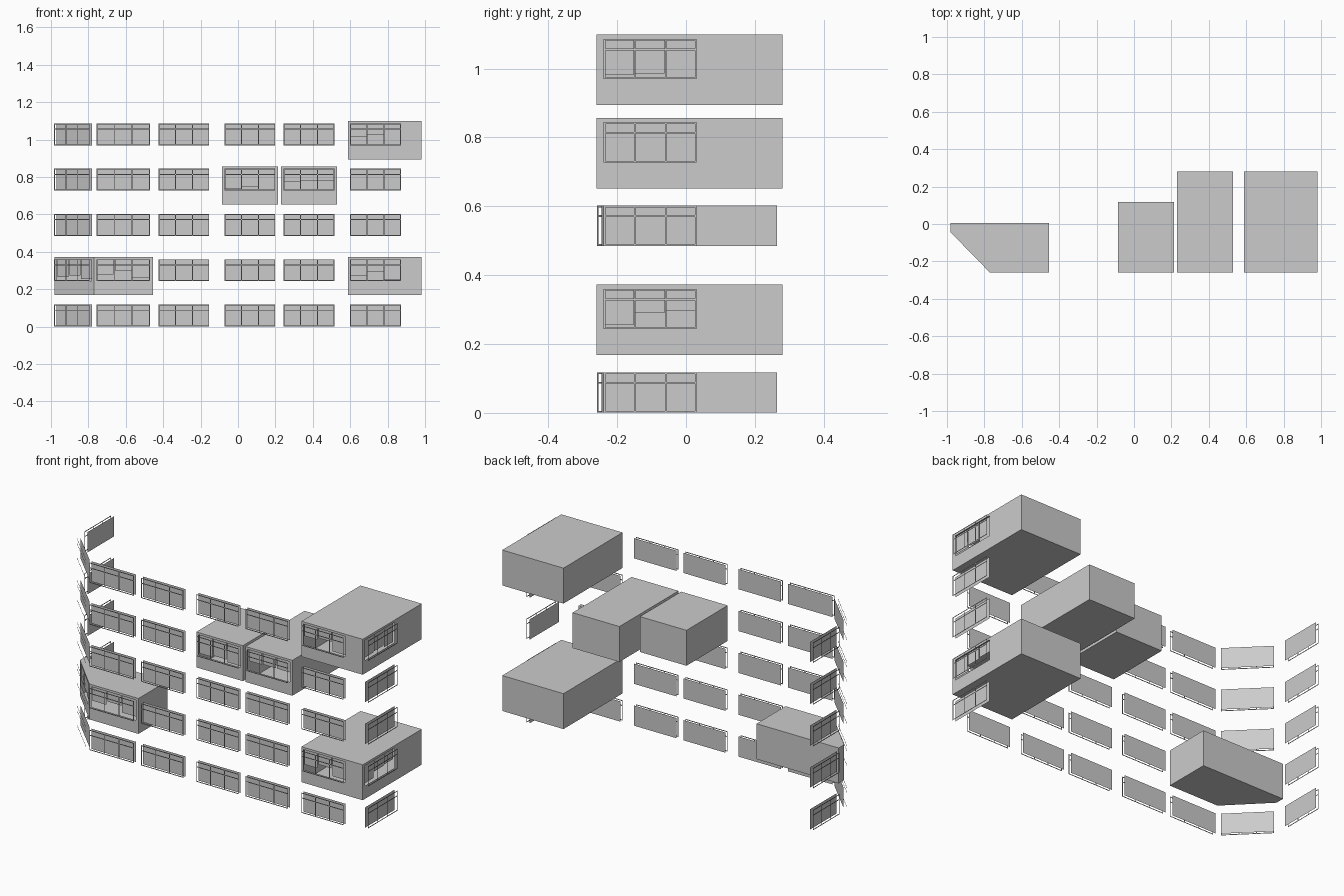
import bpy
from mathutils import Vector

if "Cube" in bpy.data.objects:
    bpy.data.objects.remove(bpy.data.objects["Cube"])

Z = Vector((0, 0, 1))
PITCH, HEIGHT, BASE = 0.242, 0.117, 0.001   # storey pitch, window height, lowest sill
OFFSET, BAR = 0.018, 0.005                  # frame stand-off and bar width


def make(name, quads):
    """One object from a list of polygons."""
    verts, faces = [], []
    for q in quads:
        faces.append(range(len(verts), len(verts) + len(q)))
        verts += [tuple(p) for p in q]
    me = bpy.data.meshes.new(name)
    me.from_pydata(verts, [], [list(f) for f in faces])
    ob = bpy.data.objects.new(name, me)
    bpy.context.collection.objects.link(ob)


class Plane:
    """Upright wall plane running from a to b, outside on the right-hand side."""
    def __init__(self, a, b):
        self.a = Vector((*a, 0))
        d = Vector((*b, 0)) - self.a
        self.length = d.length
        self.u = d.normalized()
        self.n = Vector((self.u.y, -self.u.x, 0))

    def rect(self, s0, s1, z0, z1, out=0.0):
        return [self.a + self.u * s + Z * z + self.n * out
                for s, z in ((s0, z0), (s1, z0), (s1, z1), (s0, z1))]


# Window columns: ends seen from outside, left to right
COLS = {
    "left_side": ((-0.98, 0.264), (-0.98, 0.022)),
    "corner": ((-0.97, -0.055), (-0.78, -0.245)),
    "front_1": ((-0.757, -0.26), (-0.471, -0.26)),
    "front_2": ((-0.425, -0.26), (-0.154, -0.26)),
    "front_3": ((-0.072, -0.26), (0.199, -0.26)),
    "front_4": ((0.244, -0.26), (0.515, -0.26)),
    "front_5": ((0.60, -0.26), (0.871, -0.26)),
    "right_side": ((0.98, -0.239), (0.98, 0.031)),
}


def frame(name, p, z0):
    """Thin lattice: border, two mullions and a high transom."""
    w, z1 = p.length, z0 + HEIGHT
    zs = [z0, z0 + 0.084, z1 - BAR]
    q = [p.rect(0, w, z, z + BAR, OFFSET) for z in zs]
    for s in (0, w / 3 - BAR / 2, 2 * w / 3 - BAR / 2, w - BAR):
        q += [p.rect(s, s + BAR, z0 + BAR, zs[1], OFFSET),
              p.rect(s, s + BAR, zs[1] + BAR, zs[2], OFFSET)]
    make(name, q)


def room(name, row, outline, windows):
    """Room shell with window openings and three blinds per window."""
    z0 = BASE + PITCH * row - 0.075
    z1 = z0 + 0.205
    h0, h1 = BASE + PITCH * row, BASE + PITCH * row + HEIGHT
    q = [[Vector((x, y, z1)) for x, y in outline],
         [Vector((x, y, z0)) for x, y in reversed(outline)]]
    for i, a in enumerate(outline):
        p = Plane(a, outline[(i + 1) % len(outline)])
        if i not in windows:
            q.append(p.rect(0, p.length, z0, z1))
            continue
        col, drops = windows[i]
        s0, s1 = ((Vector((*e, 0)) - p.a).dot(p.u) for e in COLS[col])
        q += [p.rect(0, p.length, z0, h0), p.rect(0, p.length, h1, z1),
              p.rect(0, s0, h0, h1), p.rect(s1, p.length, h0, h1)]
        w = (s1 - s0) / 3
        make(f"{name}_{col}_blinds",
             [p.rect(s0 + k * w + 0.003, s0 + (k + 1) * w - 0.003, h1 - HEIGHT * d, h1, -0.006)
              for k, d in enumerate(drops)])
        opened.add((col, row))
    make(name, q)


opened = set()


def box(x0, x1, y1):
    return [(x0, -0.26), (x1, -0.26), (x1, y1), (x0, y1)]


# Rooms behind the opened windows
room("corner_room", 1, [(-0.98, 0.005), (-0.98, -0.045), (-0.77, -0.26), (-0.455, -0.26), (-0.455, 0.005)],
     {1: ("corner", (0.8, 0.75, 0.9)), 2: ("front_1", (0.7, 0.52, 0.85))})
room("lower_right_room", 1, box(0.588, 0.98, 0.28),
     {0: ("front_5", (0.75, 0.55, 0.92)), 1: ("right_side", (0.9, 0.6, 0.55))})
room("middle_room", 3, box(-0.085, 0.213, 0.117), {0: ("front_3", (0.93, 0.84, 0.96))})
room("middle_right_room", 3, box(0.23, 0.53, 0.28), {0: ("front_4", (0.58, 0.55, 0.55))})
room("upper_right_room", 4, box(0.588, 0.98, 0.28),
     {0: ("front_5", (0.6, 0.5, 0.95)), 1: ("right_side", (0.9, 0.86, 0.96))})

# Window frames everywhere, solid panels where there is no room
for col, ends in COLS.items():
    p = Plane(*ends)
    for row in range(5):
        z0 = BASE + PITCH * row
        frame(f"{col}_frame_{row + 1}", p, z0)
        if (col, row) not in opened:
            make(f"{col}_panel_{row + 1}", [p.rect(0, p.length, z0, z0 + HEIGHT)])
